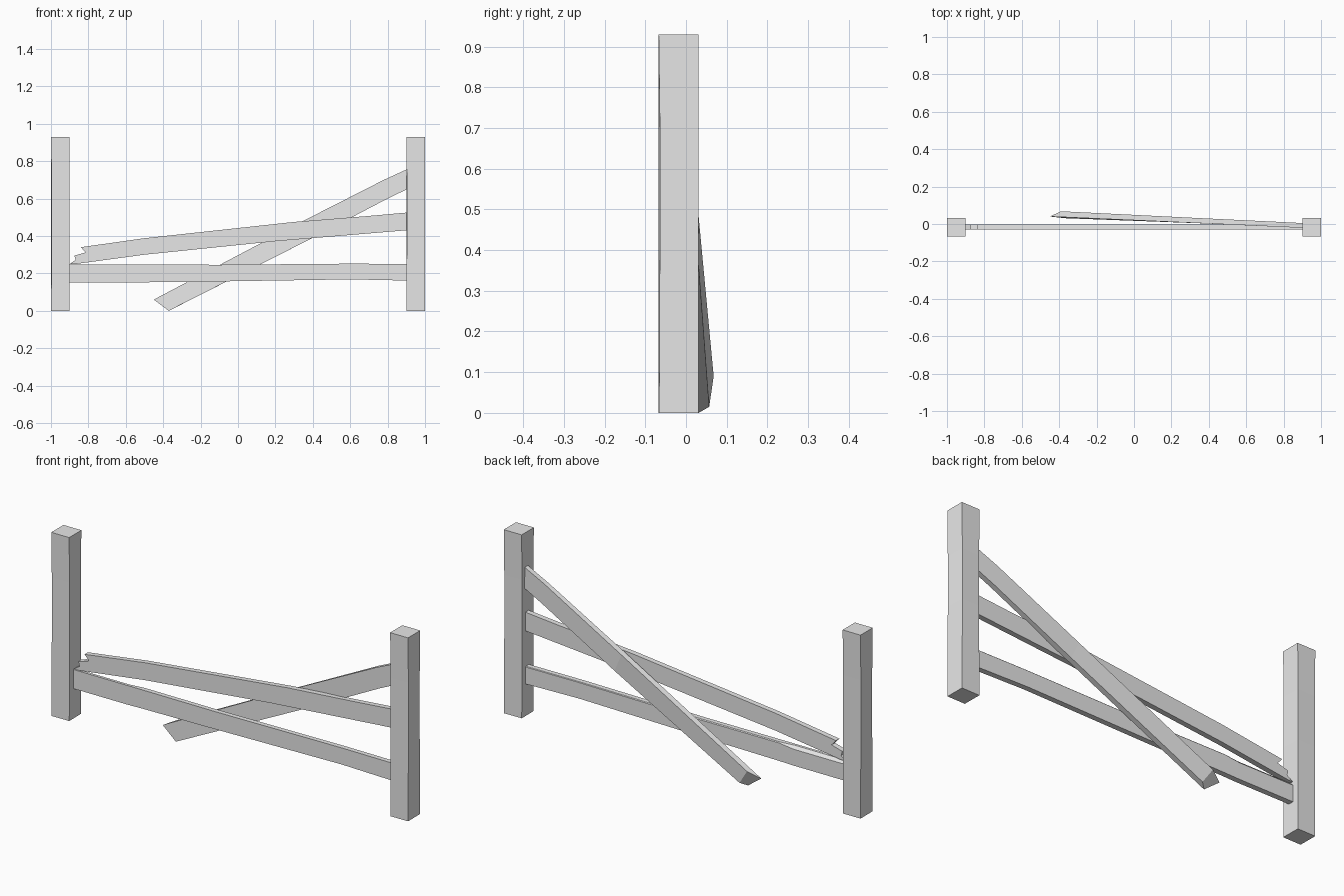
import bpy, bmesh

cube = bpy.data.objects.get("Cube")
if cube:
    bpy.data.objects.remove(cube, do_unlink=True)

grey = bpy.data.materials.new("weathered_grey")
grey.use_nodes = True
grey.diffuse_color = (0.8, 0.8, 0.8, 1)
grey.node_tree.nodes["Principled BSDF"].inputs["Base Color"].default_value = (0.8, 0.8, 0.8, 1)


def finish(name, bm):
    bmesh.ops.recalc_face_normals(bm, faces=bm.faces)
    mesh = bpy.data.meshes.new(name)
    bm.to_mesh(mesh)
    bm.free()
    mesh.materials.append(grey)
    obj = bpy.data.objects.new(name, mesh)
    bpy.context.collection.objects.link(obj)
    return obj


def loft(name, rings):
    """Skin a beam through matching rings of corners and cap its ends."""
    bm = bmesh.new()
    loops = [[bm.verts.new(p) for p in ring] for ring in rings]
    for a, b in zip(loops, loops[1:]):
        n = len(a)
        for i in range(n):
            j = (i + 1) % n
            bm.faces.new((a[i], a[j], b[j], b[i]))
    bm.faces.new(loops[0])
    bm.faces.new(loops[-1])
    return finish(name, bm)


def plank(name, outline, front, back):
    """Extrude an outline in the x-z plane through the plank's thickness."""
    bm = bmesh.new()
    face = bm.faces.new([bm.verts.new((x, front, z)) for x, z in outline])
    made = bmesh.ops.extrude_face_region(bm, geom=[face])["geom"]
    verts = [g for g in made if isinstance(g, bmesh.types.BMVert)]
    bmesh.ops.translate(bm, verts=verts, vec=(0, back - front, 0))
    return finish(name, bm)


# Square posts, with faintly worn corners
def post(name, x):
    rings = []
    for z, wear in ((0, 0.001), (0.45, 0.003), (0.7, 0.003), (0.93, 0)):
        rings.append([(x - 0.05 + wear, -0.067, z), (x + 0.05, -0.067 + wear, z),
                      (x + 0.05 - wear, 0.031, z), (x - 0.05, 0.031 - wear, z)])
    return loft(name, rings)


post("right_post", -0.95)
post("left_post", 0.95)

# Lower rail: gently bent, with the back of its top edge chipped away
rings = []
for x, low, high, chip in ((-0.93, 0.15, 0.247, 0.014), (-0.6, 0.15, 0.247, 0.014),
                           (-0.52, 0.152, 0.247, 0.004), (-0.1, 0.157, 0.246, 0.004),
                           (0.6, 0.168, 0.252, 0.003), (0.98, 0.16, 0.25, 0.003)):
    rings.append([(x, -0.03, low), (x, -0.002, low), (x, -0.002, high - chip),
                  (x, -0.002 - chip, high), (x, -0.03, high)])
loft("lower_rail", rings)

# Broken middle rail with a jagged end
plank("broken_middle_rail",
      [(-0.87, 0.25), (-0.5, 0.3), (0.2, 0.372), (0.98, 0.437), (0.98, 0.532),
       (0.7, 0.507), (0.3, 0.475), (-0.5, 0.388), (-0.84, 0.34), (-0.815, 0.312),
       (-0.875, 0.295), (-0.868, 0.272), (-0.9, 0.25)], -0.029, -0.002)

# Fallen upper rail: hangs from the left post and rests on the ground behind
loft("fallen_upper_rail", [
    [(-0.37, 0.031, 0), (-0.34, 0.057, 0.015), (-0.39, 0.068, 0.09), (-0.45, 0.04, 0.06)],
    [(0.38, 0.003, 0.38), (0.38, 0.03, 0.38), (0.34, 0.032, 0.472), (0.34, 0.005, 0.476)],
    [(0.8, -0.016, 0.6), (0.8, 0.01, 0.6), (0.78, 0.011, 0.7), (0.78, -0.015, 0.7)],
    [(0.998, -0.025, 0.695), (0.998, 0, 0.695), (0.998, 0, 0.8), (0.998, -0.025, 0.8)]])
